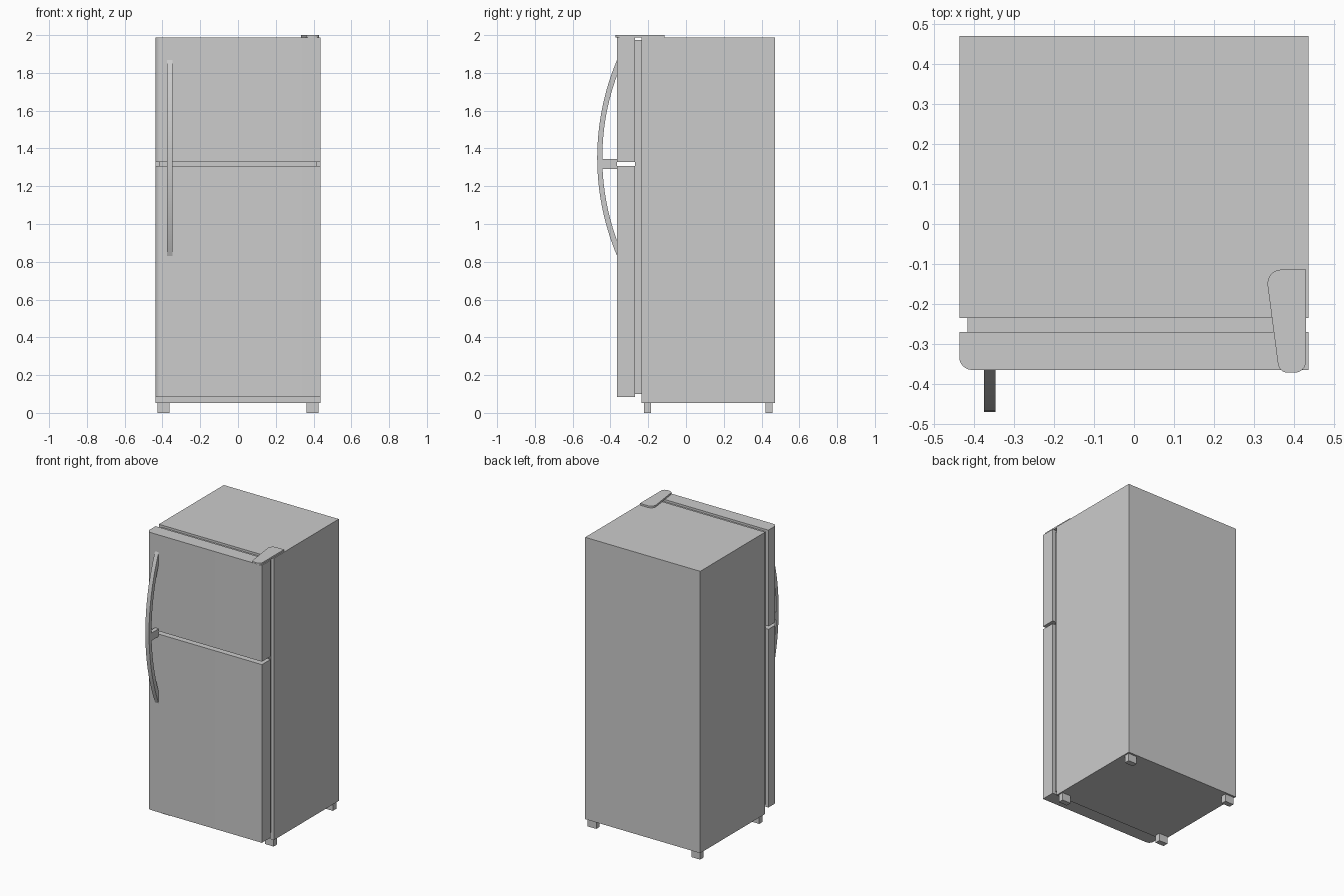
import bpy, bmesh, math
from mathutils import Vector

if "Cube" in bpy.data.objects:
    bpy.data.objects.remove(bpy.data.objects["Cube"])


def prism(name, outline, direction, place, smooth=False):
    """Extrude a flat outline; place() maps 2D points to 3D."""
    bm = bmesh.new()
    face = bm.faces.new([bm.verts.new(place(*p)) for p in outline])
    ext = bmesh.ops.extrude_face_region(bm, geom=[face])
    moved = [g for g in ext["geom"] if isinstance(g, bmesh.types.BMVert)]
    bmesh.ops.translate(bm, verts=moved, vec=Vector(direction))
    bmesh.ops.recalc_face_normals(bm, faces=bm.faces)
    mesh = bpy.data.meshes.new(name)
    bm.to_mesh(mesh)
    bm.free()
    ob = bpy.data.objects.new(name, mesh)
    bpy.context.collection.objects.link(ob)
    if smooth:
        bpy.ops.object.select_all(action='DESELECT')
        ob.select_set(True)
        bpy.context.view_layer.objects.active = ob
        bpy.ops.object.shade_smooth_by_angle(angle=math.radians(30))
    return ob


def upright(name, outline, z0, z1, smooth=False):
    return prism(name, outline, (0, 0, z1 - z0), lambda x, y: (x, y, z0), smooth)


def box(name, x0, x1, y0, y1, z0, z1):
    return upright(name, [(x0, y0), (x1, y0), (x1, y1), (x0, y1)], z0, z1)


def rounded(corners, steps=8):
    """Outline from (x, y, radius) corners with filleted corners."""
    pts = []
    for i, (x, y, r) in enumerate(corners):
        p = Vector((x, y))
        if r == 0:
            pts.append((x, y))
            continue
        a = (Vector(corners[i - 1][:2]) - p).normalized()
        b = (Vector(corners[(i + 1) % len(corners)][:2]) - p).normalized()
        half = a.angle(b) / 2
        centre = p + (a + b).normalized() * (r / math.sin(half))
        start = p + a * (r / math.tan(half)) - centre
        end = p + b * (r / math.tan(half)) - centre
        for k in range(steps + 1):
            t = k / steps
            v = start.slerp(end, t) if hasattr(start, "slerp") else start.lerp(end, t)
            v = v.normalized() * r + centre
            pts.append((v.x, v.y))
    return pts


def arc(depth, half, wall, zc, n=32):
    """Circular bow in (y, z), bulging forward from the door face."""
    R = (half ** 2 + depth ** 2) / (2 * depth)
    a = math.asin(half / R)
    out = []
    for i in range(n + 1):
        t = a - 2 * a * i / n
        out.append((wall - depth + R - R * math.cos(t), zc + R * math.sin(t)))
    return out


W = 0.437
FRONT, DOOR_BACK, BODY_FRONT, BACK = -0.365, -0.27, -0.235, 0.47

# Cabinet and the recessed door seal
box("cabinet", -W, W, BODY_FRONT, BACK, 0.052, 1.988)
box("door_seal", -0.416, 0.416, DOOR_BACK, BODY_FRONT, 0.10, 1.973)

# Doors, rounded on the handle side only
door = rounded([(-W, FRONT, 0.032), (W, FRONT, 0), (W, DOOR_BACK, 0), (-W, DOOR_BACK, 0)])
upright("freezer_door", door, 1.327, 1.988, True)
upright("fridge_door", door, 0.083, 1.307, True)

# Bowed handle with its centre bracket
bow = arc(0.105, 0.519, FRONT, 1.35) + arc(0.078, 0.438, FRONT, 1.35)[::-1]
prism("handle", bow, (0.028, 0, 0), lambda y, z: (-0.375, y, z), True)
box("handle_bracket", -0.375, -0.347, -0.445, FRONT, 1.291, 1.344)

# Hinge cover on top
hinge = rounded([(0.363, -0.372, 0.025), (0.43, -0.372, 0.028),
                 (0.43, -0.114, 0), (0.329, -0.114, 0.035)])
upright("hinge_cover", hinge, 1.988, 2.0, True)

# Feet
for side, sx in (("left", -1), ("right", 1)):
    for end, y0 in (("front", -0.222), ("back", 0.42)):
        xs = sorted((sx * 0.362, sx * 0.427))
        box(f"{end}_{side}_foot", xs[0], xs[1], y0, y0 + 0.037, 0, 0.052)
